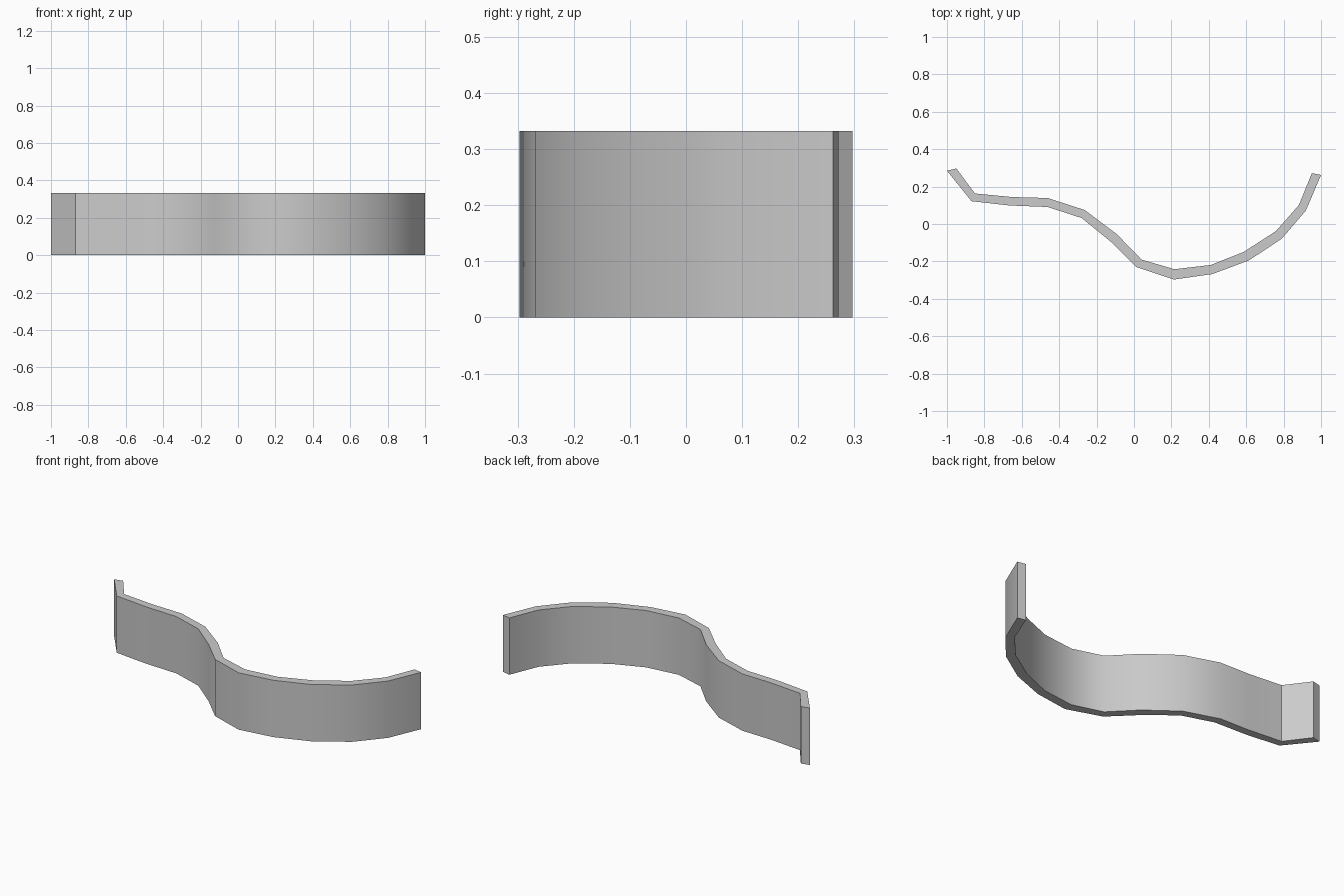
import bpy, bmesh, math

if "Cube" in bpy.data.objects:
    bpy.data.objects.remove(bpy.data.objects["Cube"])

HEIGHT = 0.332

# Plan outline of the wavy wall: back edge and front edge, left to right
back = [(-0.95, 0.297), (-0.85, 0.163), (-0.65, 0.144), (-0.462, 0.139),
        (-0.264, 0.075), (-0.093, -0.053), (0.04, -0.19), (0.216, -0.242),
        (0.411, -0.219), (0.587, -0.149), (0.759, -0.038), (0.882, 0.102),
        (0.951, 0.272)]
front = [(-1.0, 0.285), (-0.869, 0.122), (-0.665, 0.099), (-0.462, 0.091),
         (-0.28, 0.032), (-0.125, -0.094), (0.013, -0.23), (0.212, -0.297),
         (0.418, -0.268), (0.614, -0.195), (0.791, -0.078), (0.919, 0.072),
         (1.0, 0.262)]

# Strip of quads for the footprint, extruded up to a solid
bm = bmesh.new()
b = [bm.verts.new((x, y, 0)) for x, y in back]
f = [bm.verts.new((x, y, 0)) for x, y in front]
faces = [bm.faces.new((f[i], f[i + 1], b[i + 1], b[i])) for i in range(len(b) - 1)]
ext = bmesh.ops.extrude_face_region(bm, geom=faces, use_keep_orig=True)
top = [g for g in ext["geom"] if isinstance(g, bmesh.types.BMVert)]
bmesh.ops.translate(bm, verts=top, vec=(0, 0, HEIGHT))
bmesh.ops.recalc_face_normals(bm, faces=bm.faces)

mesh = bpy.data.meshes.new("curved_wall")
bm.to_mesh(mesh)
bm.free()
wall = bpy.data.objects.new("curved_wall", mesh)
bpy.context.collection.objects.link(wall)

# Smooth along the curve, crisp at rims and ends
bpy.context.view_layer.objects.active = wall
wall.select_set(True)
bpy.ops.object.shade_smooth_by_angle(angle=math.radians(35))
